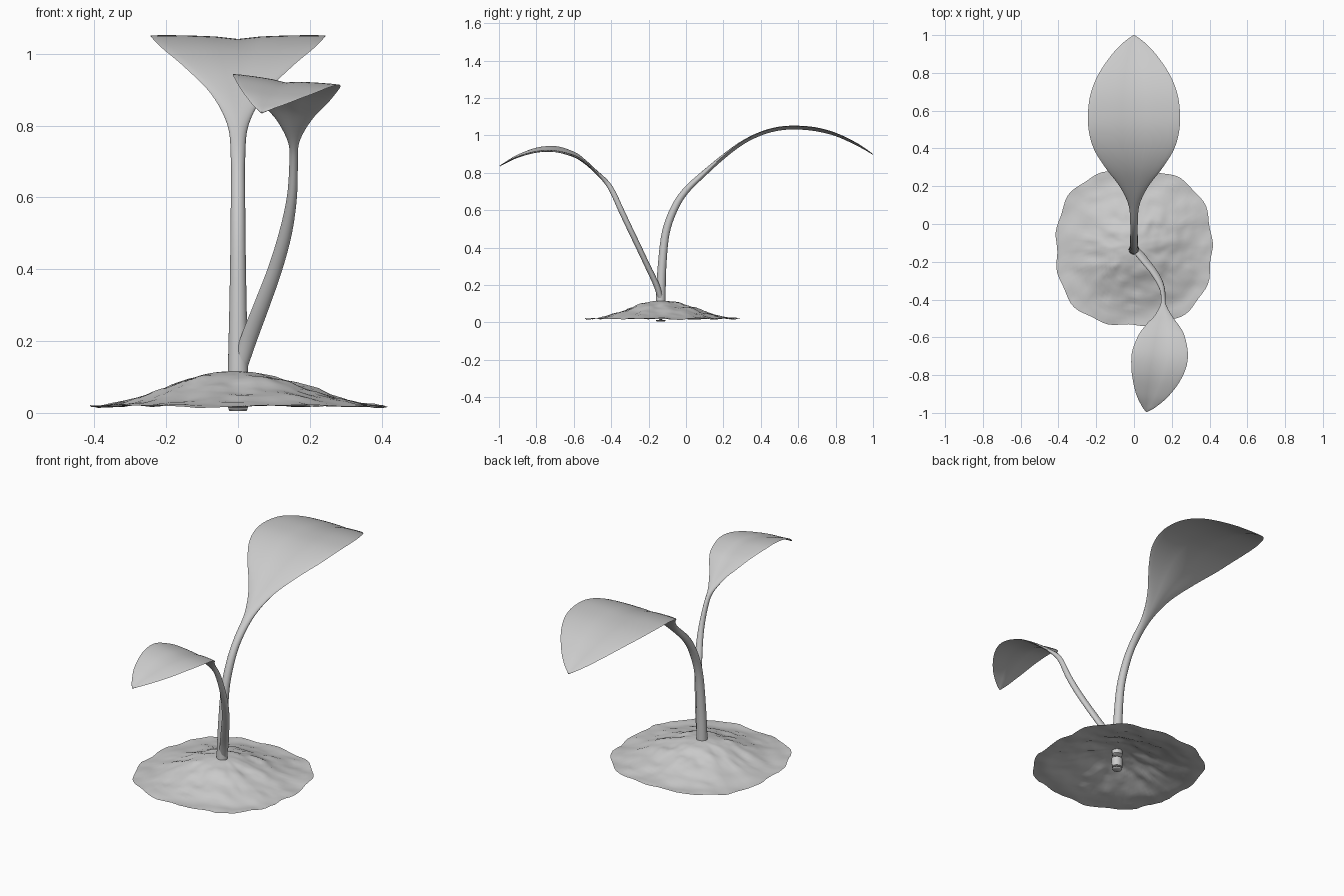
import bpy, math
from mathutils import Vector, noise


def make_object(name, verts, faces, angle=50):
    mesh = bpy.data.meshes.new(name)
    mesh.from_pydata(verts, [], faces)
    mesh.update()
    ob = bpy.data.objects.new(name, mesh)
    bpy.context.collection.objects.link(ob)
    bpy.ops.object.select_all(action='DESELECT')
    ob.select_set(True)
    bpy.context.view_layer.objects.active = ob
    bpy.ops.object.shade_smooth_by_angle(angle=math.radians(angle))
    return ob


def smooth_stations(rows, steps=5):
    # Catmull-Rom interpolation through every column of the station table
    out = []
    n = len(rows)
    for i in range(n - 1):
        p0, p1 = rows[max(i - 1, 0)], rows[i]
        p2, p3 = rows[i + 1], rows[min(i + 2, n - 1)]
        for s in range(steps):
            t = s / steps
            out.append([0.5 * (2 * b + (c - a) * t + (2 * a - 5 * b + 4 * c - d) * t * t
                               + (3 * b - a - 3 * c + d) * t ** 3)
                        for a, b, c, d in zip(p0, p1, p2, p3)])
    return out + [list(rows[-1])]


def sprout(name, rows, roll=0.0, sides=24):
    # Loft from round stem to flat leaf; row = x, y, z, half width, half thickness, fold
    st = smooth_stations(rows)
    cs = [Vector(r[:3]) for r in st]
    verts, faces = [], []
    for i, r in enumerate(st):
        tan = (cs[min(i + 1, len(cs) - 1)] - cs[max(i - 1, 0)]).normalized()
        x = Vector((1, 0, 0))
        side = (x - tan * x.dot(tan)).normalized()
        nrm = side.cross(tan)
        if nrm.z < 0:
            nrm = -nrm
        w, t, fold = max(r[3], 0.002), max(r[4], 0.001), r[5]
        for k in range(sides):
            a = 2 * math.pi * k / sides
            u, v = math.cos(a), math.sin(a)
            p = cs[i] + side * w * u + nrm * (t * v + fold * math.sqrt(abs(u)))
            p.z -= roll * u * max(w - 0.03, 0)
            verts.append(p)
    for i in range(len(st) - 1):
        for k in range(sides):
            a, b = i * sides + k, i * sides + (k + 1) % sides
            faces.append((a, b, b + sides, a + sides))
    faces.append(tuple(range(sides - 1, -1, -1)))
    last = (len(st) - 1) * sides
    faces.append(tuple(last + k for k in range(sides)))
    ob = make_object(name, verts, faces)
    # keep faces pointing outwards
    bpy.ops.object.mode_set(mode='EDIT')
    bpy.ops.mesh.select_all(action='SELECT')
    bpy.ops.mesh.normals_make_consistent(inside=False)
    bpy.ops.object.mode_set(mode='OBJECT')
    return ob


# Tall stem and large leaf
sprout("large_leaf", [
    (0, -0.135, 0.005, 0.020, 0.020, 0),
    (0, -0.135, 0.02, 0.028, 0.026, 0),
    (0, -0.135, 0.12, 0.028, 0.026, 0),
    (0, -0.128, 0.30, 0.024, 0.023, 0),
    (0, -0.108, 0.48, 0.021, 0.021, 0),
    (0, -0.062, 0.61, 0.020, 0.020, 0),
    (0, 0.00, 0.705, 0.020, 0.018, 0),
    (0, 0.10, 0.80, 0.029, 0.015, 0),
    (0, 0.20, 0.885, 0.075, 0.011, 0.004),
    (0, 0.30, 0.957, 0.150, 0.008, 0.008),
    (0, 0.40, 1.005, 0.212, 0.006, 0.012),
    (0, 0.50, 1.031, 0.240, 0.005, 0.014),
    (0, 0.60, 1.036, 0.243, 0.005, 0.014),
    (0, 0.70, 1.026, 0.226, 0.005, 0.014),
    (0, 0.80, 1.000, 0.182, 0.004, 0.012),
    (0, 0.90, 0.956, 0.112, 0.004, 0.008),
    (0, 0.96, 0.923, 0.055, 0.003, 0.004),
    (0, 1.00, 0.898, 0.003, 0.002, 0)])

# Short stem and small leaf
sprout("small_leaf", [
    (0.000, -0.130, 0.11, 0.020, 0.016, 0),
    (0.028, -0.158, 0.20, 0.023, 0.016, 0),
    (0.066, -0.205, 0.30, 0.022, 0.015, 0),
    (0.103, -0.252, 0.40, 0.020, 0.015, 0),
    (0.132, -0.300, 0.50, 0.018, 0.015, 0),
    (0.150, -0.347, 0.60, 0.014, 0.015, 0),
    (0.155, -0.393, 0.70, 0.012, 0.014, 0),
    (0.155, -0.430, 0.755, 0.016, 0.012, 0),
    (0.155, -0.490, 0.812, 0.048, 0.008, 0.003),
    (0.152, -0.540, 0.853, 0.088, 0.006, 0.006),
    (0.148, -0.600, 0.888, 0.124, 0.005, 0.010),
    (0.137, -0.700, 0.914, 0.149, 0.004, 0.012),
    (0.115, -0.800, 0.911, 0.132, 0.004, 0.010),
    (0.090, -0.900, 0.883, 0.086, 0.003, 0.007),
    (0.074, -0.965, 0.853, 0.036, 0.003, 0.003),
    (0.066, -0.995, 0.836, 0.003, 0.002, 0)], roll=0.13)

# Bumpy soil mound: an open sheet, hollow underneath
RINGS, SEGS, CY = 24, 96, -0.125
sv, sf = [Vector((0, CY, 0.116))], []
for j in range(1, RINGS + 1):
    f = j / RINGS
    for k in range(SEGS):
        a = 2 * math.pi * k / SEGS
        rim = 0.427 - 0.015 * math.cos(4 * a) + 0.006 * math.sin(13 * a + 1)
        x, y = rim * f * math.cos(a), rim * f * math.sin(a)
        z = 0.019 + 0.097 * (0.5 + 0.5 * math.cos(math.pi * f ** 0.95))
        bump = noise.noise(Vector((x * 9, y * 16, 2.3))) + 0.4 * noise.noise(Vector((x * 25, y * 32, 7)))
        z += bump * 0.014 * min(1, 3 * f) * (1 - 0.45 * f)
        sv.append(Vector((x, y + CY, max(z, 0.004))))
for k in range(SEGS):
    n = (k + 1) % SEGS
    sf.append((0, 1 + k, 1 + n))
    for j in range(RINGS - 1):
        o = 1 + j * SEGS
        sf.append((o + k, o + SEGS + k, o + SEGS + n, o + n))
make_object("soil_mound", sv, sf, 60)
